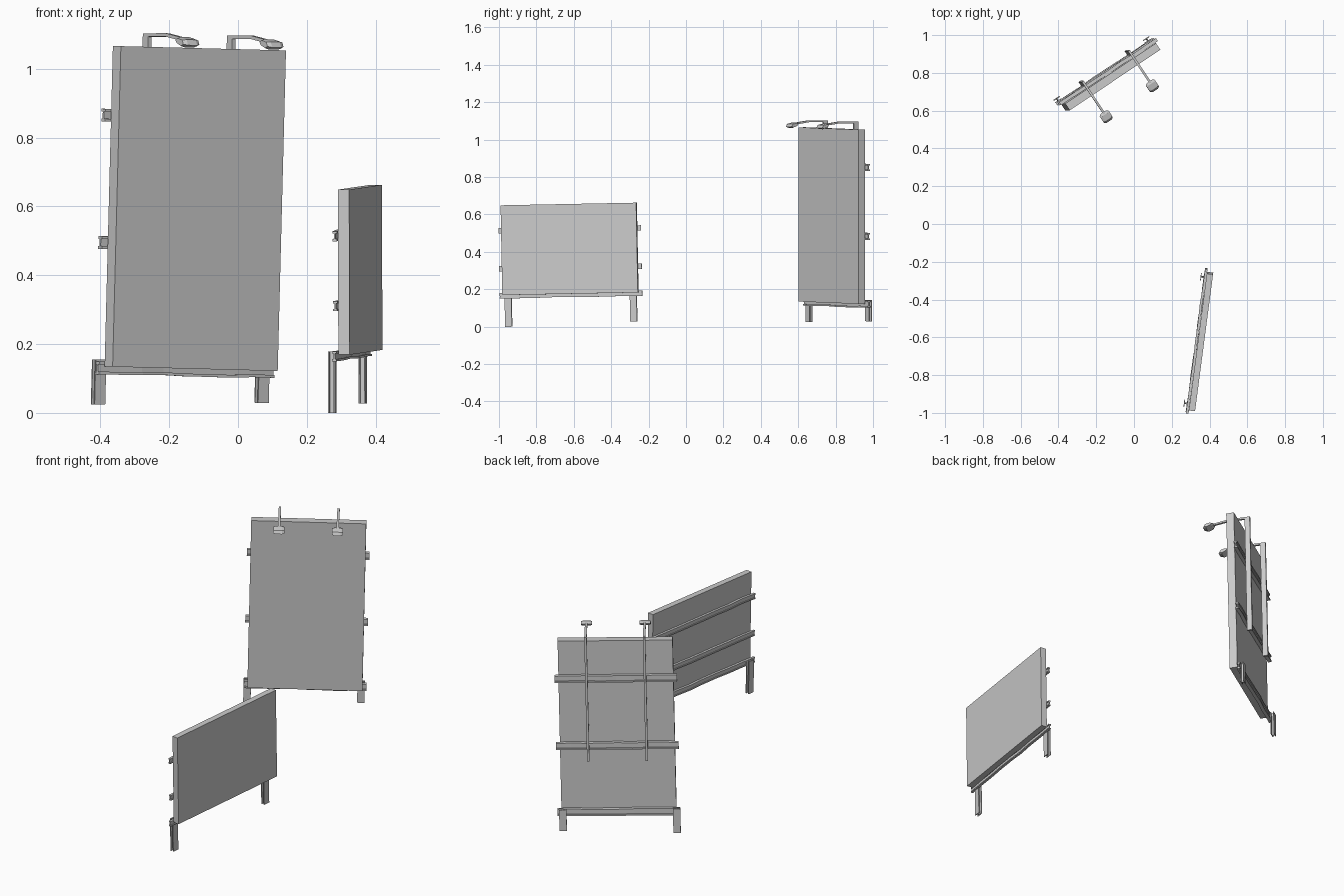
import bpy, bmesh, math, random
from mathutils import Matrix, Vector

if "Cube" in bpy.data.objects:
    bpy.data.objects.remove(bpy.data.objects["Cube"])

random.seed(4)


def loft(name, rings, frame):
    """Skin a list of equal-length rings and cap both ends."""
    bm = bmesh.new()
    loops = [[bm.verts.new(p) for p in ring] for ring in rings]
    n = len(loops[0])
    for a, b in zip(loops, loops[1:]):
        for i in range(n):
            bm.faces.new((a[i], a[(i + 1) % n], b[(i + 1) % n], b[i]))
    bm.faces.new(loops[0][::-1])
    bm.faces.new(loops[-1])
    bmesh.ops.recalc_face_normals(bm, faces=bm.faces)
    me = bpy.data.meshes.new(name)
    bm.to_mesh(me)
    bm.free()
    ob = bpy.data.objects.new(name, me)
    ob.matrix_world = frame
    bpy.context.collection.objects.link(ob)
    return ob


def box(name, x, y, z, frame):
    ring = lambda h: [(x[0], y[0], h), (x[1], y[0], h), (x[1], y[1], h), (x[0], y[1], h)]
    return loft(name, [ring(z[0]), ring(z[1])], frame)


def i_section(width, depth, flange, web):
    """I profile: flanges span the width, stacked along the depth."""
    w, d, t = width / 2, depth / 2, web / 2
    f = d - flange
    return [(-w, -d), (w, -d), (w, -f), (t, -f), (t, f), (w, f),
            (w, d), (-w, d), (-w, f), (-t, f), (-t, -f), (-w, -f)]


def post(name, x, y, z0, z1, frame):
    prof = i_section(.037, .02, .004, .006)
    loft(name, [[(x + a, y + b, z) for a, b in prof] for z in (z0, z1)], frame)


def rail(name, half, y, z, depth, height, frame):
    """Slightly battered horizontal I beam."""
    prof = i_section(depth, height, height * .22, depth * .35)
    rings = []
    for i in range(9):
        x = -half + 2 * half * i / 8
        dy, dz = random.uniform(-.001, .003), random.uniform(-.002, .002)
        rings.append([(x, y + a + dy, z + b + dz) for a, b in prof])
    loft(name, rings, frame)


def billboard(name, origin, angles, size, rail_z, rail_size, posts, post_top):
    turn, pitch, roll = (math.radians(a) for a in angles)
    frame = (Matrix.Translation(origin) @ Matrix.Rotation(turn, 4, 'Z')
             @ Matrix.Rotation(pitch, 4, 'X') @ Matrix.Rotation(roll, 4, 'Y'))
    length, thick, height = size
    depth, tall = rail_size
    box(name + "_panel", (-length / 2, length / 2), (0, thick), (0, height), frame)
    for i, z in enumerate(rail_z):
        rail(f"{name}_rail_{i}", length / 2 + .019, thick + depth / 2, z, depth, tall, frame)
    for i, (x, z0) in enumerate(posts):
        post(f"{name}_post_{i}", x, thick + depth + .008, z0, post_top, frame)
    return frame


# Tall billboard and low billboard
tall = billboard("tall_billboard", (-.1245, .762, .128), (33.7, .82, 1.23), (.577, .042, .932),
                 (-.003, .361, .73), (.019, .037), ((-.29, -.111), (.281, -.094)), .02)
billboard("low_billboard", (.372, -.62, .176), (82.5, 0, -1.1), (.731, .033, .48),
          (-.003, .1415, .346), (.013, .029), ((-.341, -.17), (.334, -.155)), .009)

# Lamps on the tall billboard: pole, arm and flattened six-sided head
head = [(-.030, -.003), (-.018, .011), (.016, .011), (.030, .003), (.018, -.008), (-.014, -.013)]
tilt = math.radians(12)
for i, x in enumerate((-.147, .147)):
    w = .006
    box(f"lamp_pole_{i}", (x - w, x + w), (.062, .09), (.29, .97), tall)
    prof = [(-w, -.005), (w, -.005), (w, .005), (-w, .005)]
    path = [Vector((x, .09, .966)), Vector((x, -.03, .968)), Vector((x, -.12, .956))]
    loft(f"lamp_arm_{i}", [[p + Vector((a, 0, b)) for a, b in prof] for p in path], tall)
    rings = []
    for dx, s in ((-.028, .75), (-.016, 1), (.016, 1), (.028, .75)):
        rings.append([(x + dx,
                       -.135 + s * (a * math.cos(tilt) - b * math.sin(tilt)),
                       .949 + s * (a * math.sin(tilt) + b * math.cos(tilt))) for a, b in head])
    loft(f"lamp_head_{i}", rings, tall)
